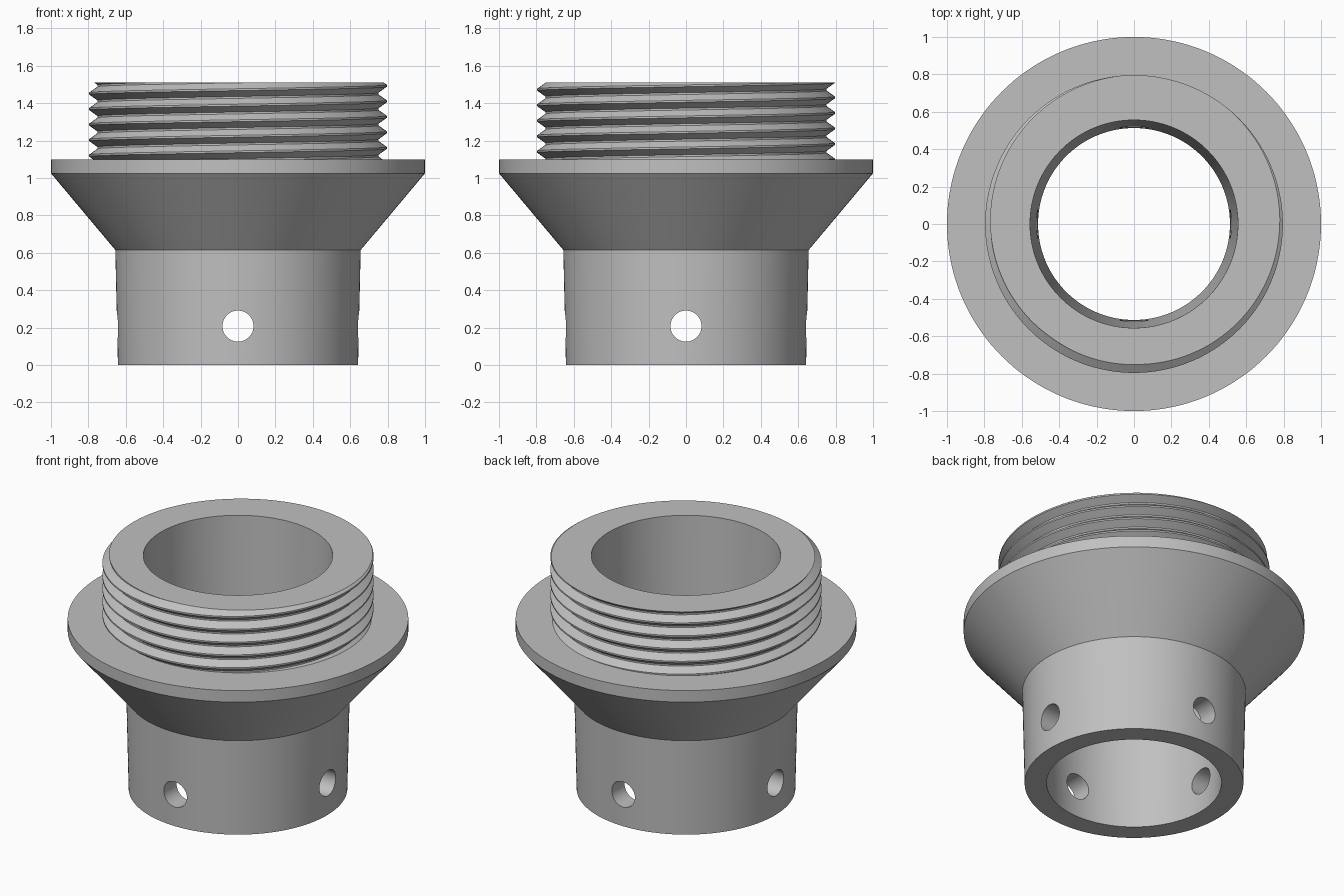
import bpy, bmesh, math

cube = bpy.data.objects.get("Cube")
if cube:
    bpy.data.objects.remove(cube, do_unlink=True)

SEGMENTS = 144
FLANGE_TOP, TOP = 1.1, 1.51
PITCH, CREST_R, ROOT_R = 0.083, 0.796, 0.752
CREST_Z = 1.493          # crest height at angle zero
FLAT = 0.005             # half width of crest and root flats

metal = bpy.data.materials.new("grey metal")
metal.use_nodes = True
grey = (0.53, 0.53, 0.53, 1)
metal.diffuse_color = grey
metal.node_tree.nodes["Principled BSDF"].inputs["Base Color"].default_value = grey


def thread_radius(z, turn):
    """Radius of the helical thread at a height and a fraction of a turn."""
    phase = (z - CREST_Z) / PITCH - turn
    d = abs(phase - round(phase)) * PITCH
    t = (d - FLAT) / (PITCH / 2 - 2 * FLAT)
    return CREST_R + (ROOT_R - CREST_R) * min(max(t, 0), 1)


def section(turn):
    """Closed half-section (radius, height) of the adapter."""
    pts = [(0.513, 0), (0.642, 0), (0.656, 0.615), (1, 1.025), (1, FLANGE_TOP)]
    for k in range(-7, 3):
        for off in (-FLAT, FLAT, PITCH / 2 - FLAT, PITCH / 2 + FLAT):
            z = CREST_Z + (k + turn) * PITCH + off
            z = min(max(z, FLANGE_TOP), TOP)
            pts.append((thread_radius(z, turn), z))
    return pts + [(0.556, TOP)]


# Hollow adapter body: sleeve, cone, flange and threaded collar
bm = bmesh.new()
columns = []
for i in range(SEGMENTS + 1):
    turn = i / SEGMENTS
    a = math.tau * turn
    columns.append([bm.verts.new((r * math.cos(a), r * math.sin(a), z))
                    for r, z in section(turn)])
for a, b in zip(columns, columns[1:]):
    for j in range(len(a)):
        k = (j + 1) % len(a)
        bm.faces.new((a[j], b[j], b[k], a[k]))
bmesh.ops.remove_doubles(bm, verts=bm.verts, dist=0.0002)
bmesh.ops.dissolve_degenerate(bm, edges=bm.edges, dist=0.0001)
bmesh.ops.recalc_face_normals(bm, faces=bm.faces)
mesh = bpy.data.meshes.new("threaded_adapter")
bm.to_mesh(mesh)
bm.free()
mesh.materials.append(metal)
body = bpy.data.objects.new("threaded_adapter", mesh)
bpy.context.collection.objects.link(body)

# Cross holes through the sleeve
for name, rot in (("hole_cutter_side", (0, math.pi / 2, 0)),
                  ("hole_cutter_front", (math.pi / 2, 0, 0))):
    for sign in (-1, 1):
        offset = 0.6 * sign
        loc = (offset, 0, 0.208) if rot[1] else (0, offset, 0.208)
        bpy.ops.mesh.primitive_cylinder_add(vertices=48, radius=0.083, depth=0.5,
                                            location=loc, rotation=rot)
        cutter = bpy.context.object
        cutter.name = name
        cutter.data.materials.append(metal)
        cutter.hide_render = True
        cutter.hide_set(True)
        cut = body.modifiers.new("cross hole", 'BOOLEAN')
        cut.operation = 'DIFFERENCE'
        cut.solver = 'EXACT'
        cut.object = cutter

# Apply the cuts, then remove the cutters
bpy.context.view_layer.update()
evaluated = body.evaluated_get(bpy.context.evaluated_depsgraph_get())
body.data = bpy.data.meshes.new_from_object(evaluated)
for mod in list(body.modifiers):
    bpy.data.objects.remove(mod.object, do_unlink=True)
    body.modifiers.remove(mod)

bpy.ops.object.select_all(action='DESELECT')
body.select_set(True)
bpy.context.view_layer.objects.active = body
bpy.ops.object.shade_smooth_by_angle(angle=math.radians(25))
